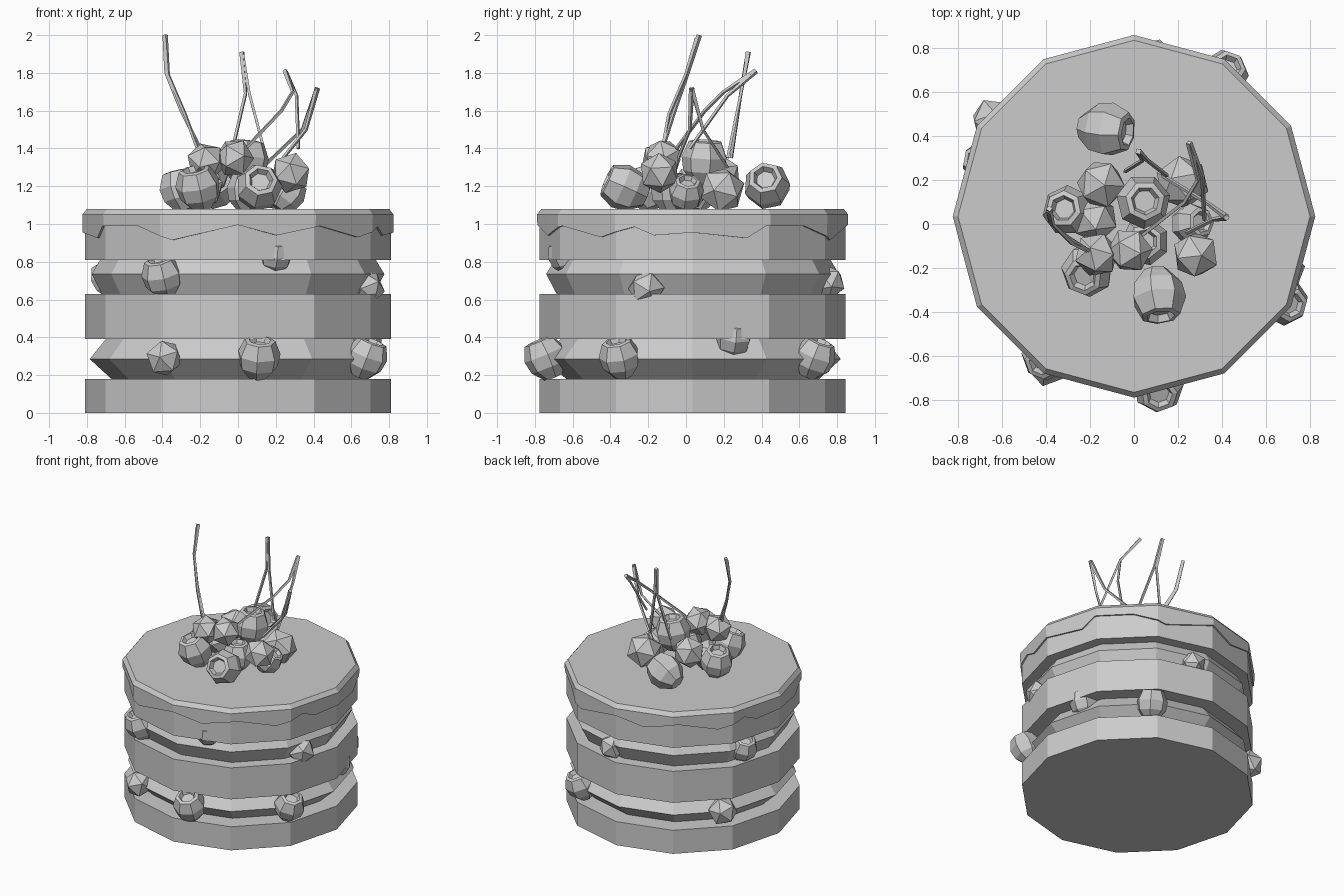
import bpy, bmesh, math
from mathutils import Vector

if "Cube" in bpy.data.objects:
    bpy.data.objects.remove(bpy.data.objects["Cube"], do_unlink=True)

SIDES, CY = 12, 0.035

grey = bpy.data.materials.new("plain grey")
grey.use_nodes = True
grey.diffuse_color = (0.6, 0.6, 0.6, 1)
grey.node_tree.nodes["Principled BSDF"].inputs["Base Color"].default_value = (0.6, 0.6, 0.6, 1)


def finish(name, bm):
    bmesh.ops.recalc_face_normals(bm, faces=bm.faces)
    mesh = bpy.data.meshes.new(name)
    bm.to_mesh(mesh)
    bm.free()
    mesh.materials.append(grey)
    obj = bpy.data.objects.new(name, mesh)
    bpy.context.collection.objects.link(obj)
    return obj


def bridge(bm, rings):
    n = len(rings[0])
    for a, b in zip(rings, rings[1:]):
        for i in range(n):
            j = (i + 1) % n
            bm.faces.new((a[i], a[j], b[j], b[i]))


def lathe(name, profile, sides, cy=0.0):
    bm = bmesh.new()
    rings = []
    for r, z in profile:
        angles = [math.tau * i / sides for i in range(sides)]
        rings.append([bm.verts.new((r * math.cos(a), cy + r * math.sin(a), z)) for a in angles])
    bridge(bm, rings)
    bm.faces.new(rings[0])
    bm.faces.new(rings[-1])
    return finish(name, bm)


# Sponge layers and cream fillings
for name, z0, z1 in (("bottom_sponge", 0, 0.18), ("middle_sponge", 0.39, 0.63), ("top_sponge", 0.81, 1.06)):
    lathe(name, [(0.81, z0), (0.81, z1)], SIDES, CY)
lathe("lower_cream", [(0.67, 0.18), (0.785, 0.285), (0.70, 0.39)], SIDES, CY)
lathe("upper_cream", [(0.72, 0.63), (0.775, 0.735), (0.73, 0.81)], SIDES, CY)


# Icing with an uneven dripping hem, measured in side-lengths round the cake
def rim_point(u, r, z):
    def corner(k):
        a = math.tau * k / SIDES - math.pi / 2
        return Vector((r * math.cos(a), CY + r * math.sin(a), z))
    k = math.floor(u + 1e-6)
    return corner(k).lerp(corner(k + 1), u - k)


half = [(-3, .955), (-2.3, .925), (-2.05, .99), (-1.4, .99), (-.85, .915), (0, .995),
        (.5, .94), (1.07, .99), (1.75, .93), (2.25, .985), (2.5, .94)]
hem = half + [(u + 6, z) for u, z in half]


def hem_height(u):
    loop = hem + [(9, hem[0][1])]
    for (a, za), (b, zb) in zip(loop, loop[1:]):
        if a <= u <= b:
            return za + (zb - za) * (u - a) / (b - a)


stations = sorted({u for u, z in hem} | set(range(-3, 9)))
bm = bmesh.new()
rings = [[bm.verts.new(rim_point(u, r, z if z else hem_height(u))) for u in stations]
         for r, z in ((0.80, 1.08), (0.824, 1.05), (0.822, 0), (0.805, 0))]
bridge(bm, rings)
bm.faces.new(rings[0])
finish("icing", bm)


# Berries: faceted balls and dimpled fruit with an open crown
def ball_berry(name, pos, r):
    bm = bmesh.new()
    bmesh.ops.create_icosphere(bm, subdivisions=1, radius=r)
    obj = finish(name, bm)
    obj.location = pos
    obj.rotation_euler = (pos[0] * 7, pos[1] * 5, pos[2] * 9)


def crown_berry(name, pos, r, axis):
    shape = [(.45, -.95), (.9, -.4), (1, .2), (.72, .85), (.52, .9), (.4, .65)]
    obj = lathe(name, [(a * r, b * r) for a, b in shape], 7)
    obj.location = pos
    obj.rotation_euler = Vector(axis).to_track_quat('Z', 'Y').to_euler()


for i, (x, y, z, r) in enumerate([
        (-.02, -.12, 1.35, .105), (.28, -.14, 1.27, .11), (-.17, -.14, 1.33, .105),
        (-.15, .18, 1.26, .115), (.22, .19, 1.18, .125), (-.18, .02, 1.19, .11)]):
    ball_berry(f"top_ball_berry_{i}", (x, y, z), r)
for i, (pos, r, axis) in enumerate([
        ((-.13, .43, 1.2), .125, (.85, -.1, .4)), ((.11, -.32, 1.19), .125, (.1, -.9, .4)),
        ((-.3, .06, 1.18), .115, (-.2, .1, .9)), ((.04, .1, 1.33), .125, (.1, .05, 1)),
        ((-.21, -.21, 1.19), .12, (-.2, -.3, .9)), ((.26, 0, 1.16), .095, (.5, .1, .7)),
        ((.05, -.08, 1.17), .11, (0, 0, 1))]):
    crown_berry(f"top_crown_berry_{i}", pos, r, axis)

for i, (x, y, z, r) in enumerate([
        (-.39, -.64, .29, .1), (-.64, .47, .29, .105), (.68, -.21, .66, .1), (.1, .75, .69, .095)]):
    ball_berry(f"side_ball_berry_{i}", (x, y, z), r)
for i, (x, y, z, r) in enumerate([
        (.11, -.74, .29, .115), (.68, -.35, .29, .11), (.41, .68, .29, .11), (.66, .25, .39, .1),
        (-.4, -.6, .72, .11), (.2, -.64, .83, .09), (-.68, .28, .71, .1)]):
    crown_berry(f"side_crown_berry_{i}", (x, y, z), r, (x * .4, y * .4, .7))


# Thin bent stalks, slightly thicker at the tip
stalks = [
    [(-.385, .07, 2), (-.38, .01, 1.8), (-.3, -.06, 1.6), (-.19, -.13, 1.38)],
    [(-.385, .06, 1.98), (-.37, .0, 1.79), (-.28, -.09, 1.58), (-.2, -.13, 1.36)],
    [(.02, .33, 1.91), (.04, .29, 1.69), (-.04, .24, 1.35)],
    [(.02, .33, 1.91), (.06, .29, 1.69), (.15, .22, 1.35)],
    [(.25, .37, 1.81), (.29, .2, 1.7), (.23, .1, 1.6), (.04, -.05, 1.4)],
    [(.25, .37, 1.81), (.31, .22, 1.68), (.32, .02, 1.4)],
    [(.42, .03, 1.72), (.34, .09, 1.5), (.13, .22, 1.3)],
    [(.42, .03, 1.72), (.36, .02, 1.5), (.24, -.04, 1.35)],
]
for i, points in enumerate(stalks):
    curve = bpy.data.curves.new(f"stalk_{i}", 'CURVE')
    curve.dimensions = '3D'
    curve.bevel_depth = 0.01
    curve.bevel_resolution = 0
    curve.use_fill_caps = True
    spline = curve.splines.new('POLY')
    spline.points.add(len(points) - 1)
    for p, co in zip(spline.points, points):
        p.co = (*co, 1)
    spline.points[0].radius = 1.5
    spline.use_smooth = False
    curve.materials.append(grey)
    bpy.context.collection.objects.link(bpy.data.objects.new(f"stalk_{i}", curve))
